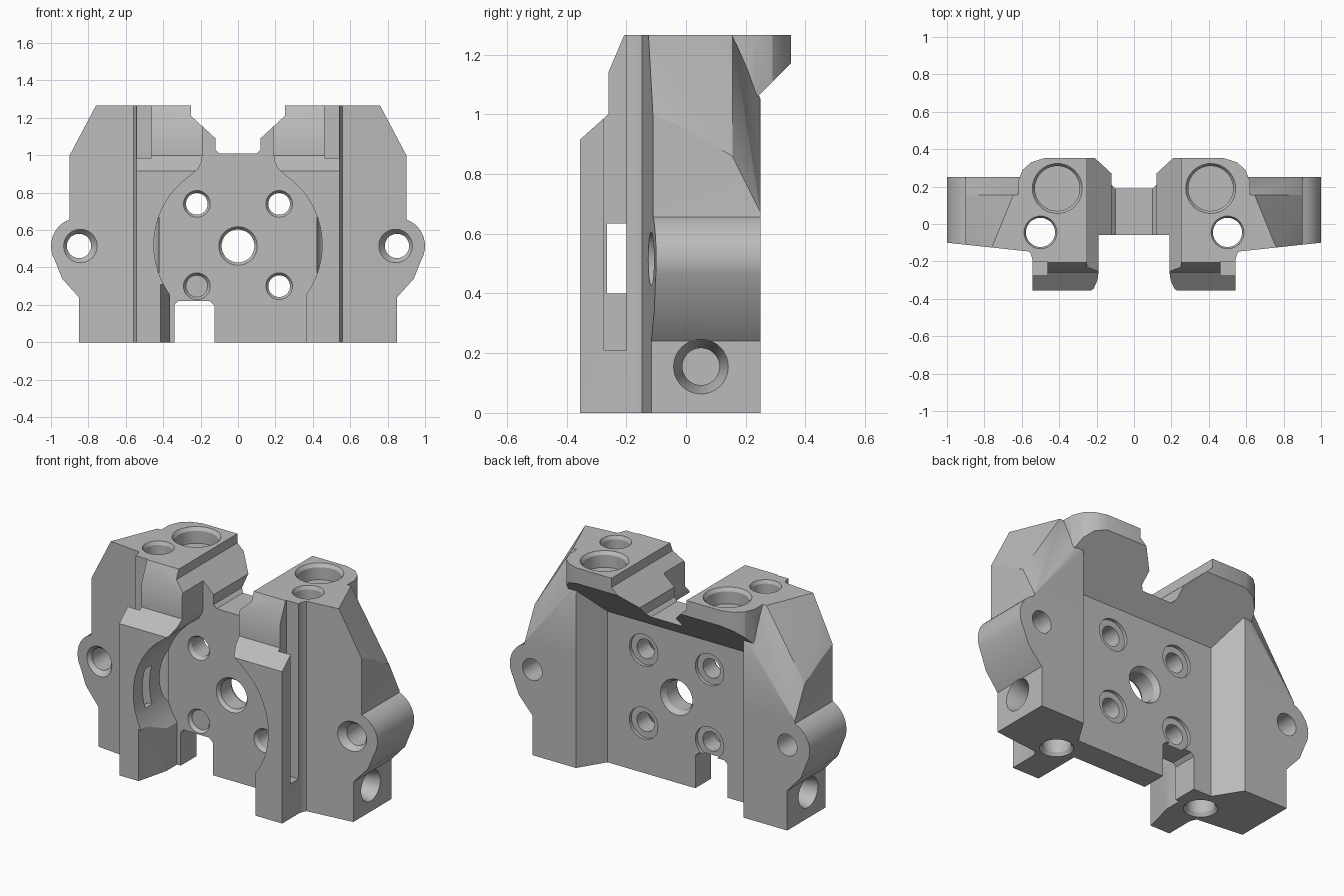
import bpy, bmesh
from math import cos, sin, radians, pi

if "Cube" in bpy.data.objects:
    bpy.data.objects.remove(bpy.data.objects["Cube"])

grey = bpy.data.materials.new("machined_grey")
grey.use_nodes = True
grey.diffuse_color = (0.5, 0.5, 0.5, 1)
grey.node_tree.nodes["Principled BSDF"].inputs["Base Color"].default_value = (0.5, 0.5, 0.5, 1)
TOP = 1.265


def finish(bm, name):
    bmesh.ops.recalc_face_normals(bm, faces=bm.faces)
    mesh = bpy.data.meshes.new(name)
    bm.to_mesh(mesh)
    bm.free()
    mesh.materials.append(grey)
    obj = bpy.data.objects.new(name, mesh)
    bpy.context.collection.objects.link(obj)
    return obj


def place(axis, u, v, w):
    """Point u, v in the plane across an axis, at w along it."""
    return {"x": (w, u, v), "y": (u, w, v), "z": (u, v, w)}[axis]


def prism(name, axis, points, start, end):
    bm = bmesh.new()
    a, b = [[bm.verts.new(place(axis, u, v, w)) for u, v in points] for w in (start, end)]
    bm.faces.new(a)
    bm.faces.new(b)
    for i in range(len(a)):
        j = (i + 1) % len(a)
        bm.faces.new((a[i], a[j], b[j], b[i]))
    return finish(bm, name)


def cone(name, axis, u, v, start, end, r1, r2=None):
    r2 = r2 or r1
    n = 40
    ring = [(cos(2 * pi * i / n), sin(2 * pi * i / n)) for i in range(n)]
    bm = bmesh.new()
    a, b = [[bm.verts.new(place(axis, u + r * c, v + r * s, w)) for c, s in ring]
            for r, w in ((r1, start), (r2, end))]
    bm.faces.new(a)
    bm.faces.new(b)
    for i in range(n):
        j = (i + 1) % n
        bm.faces.new((a[i], a[j], b[j], b[i]))
    return finish(bm, name)


def hull(name, points):
    """Convex solid, symmetric about x = 0."""
    bm = bmesh.new()
    for x, y, z in points:
        for s in ((1, -1) if x else (1,)):
            bm.verts.new((s * x, y, z))
    res = bmesh.ops.convex_hull(bm, input=bm.verts)
    loose = [v for v in bm.verts if not v.link_faces]
    bmesh.ops.delete(bm, geom=loose, context="VERTS")
    bmesh.ops.dissolve_limit(bm, angle_limit=radians(1), verts=bm.verts, edges=bm.edges)
    return finish(bm, name)


def combine(target, tool, operation="DIFFERENCE"):
    mod = target.modifiers.new("cut", "BOOLEAN")
    mod.operation, mod.solver, mod.object = operation, "EXACT", tool
    bpy.context.view_layer.objects.active = target
    bpy.ops.object.modifier_apply(modifier=mod.name)
    bpy.data.objects.remove(tool)


def both(half):
    return half + [(-x, z) for x, z in reversed(half)]


def front(x):
    """Depth of the gently swept front face."""
    return -0.207 + 0.107 * x


# Lower body with rounded side ears
ear = [(0.85 + 0.15 * cos(radians(a)), 0.515 + 0.15 * sin(radians(a))) for a in range(-30, 71, 10)]
body = prism("mounting_block", "y", both([(0.85, 0), (0.85, 0.24), (0.94, 0.34)] + ear + [(0.9, 0.675)]), -0.3, 0.25)
sweep = [(x, y, z) for z in (-0.1, 1) for x, y in ((0, front(0)), (1.1, front(1.1)), (1.1, 0.3))]
combine(body, hull("sweep", sweep), "INTERSECT")

# Faceted shoulders
shoulders = [(0, front(0), 0.67), (0.9, front(0.9), 0.67), (0.9, 0.25, 0.67),
             (0, front(0), TOP), (0.9, front(0.9), 1.0), (0.9, 0, 0.95), (0.9, 0.155, 0.86),
             (0.76, front(0.76), TOP), (0.68, 0.02, TOP), (0.645, 0.155, TOP), (0.6, 0.25, 1.05)]
combine(body, hull("shoulders", shoulders), "UNION")

# Overhanging top lobes with a sloped underside
lobe = prism("lobes", "z", both([(0.62, -0.05), (0.62, 0.23), (0.595, 0.29), (0.55, 0.33), (0.48, 0.352)]), 0.85, TOP)
combine(lobe, prism("slope", "x", [(0, 0.82), (0.5, 1.32), (0.5, 0.5), (0, 0.5)], -1, 1))
combine(body, lobe, "UNION")

# Front rails, stepped upper blocks and the fillet at their foot
rail = [(-0.05, 0), (-0.355, 0), (-0.355, 0.915), (-0.26, 1.0), (-0.26, 1.14), (-0.207, TOP), (-0.05, TOP)]
combine(body, prism("rails", "x", rail, -0.543, 0.543), "UNION")
foot = both([(0.54, -0.2), (0.55, -0.165), (0.585, -0.1)])
combine(body, prism("rail_foot", "z", foot, 0, TOP), "UNION")

# Keyhole pocket in the front
arc = [(0.45 * cos(radians(a)), 0.52 + 0.45 * sin(radians(a))) for a in range(-36, 55, 5)]
pocket = [(0.365, -0.1)] + arc + [(0.215, 0.925), (0.195, 0.965), (0.19, 1.0), (0.19, 1.4)]
combine(body, prism("pocket", "y", both(pocket), -0.5, -0.06))
draft = [(-0.425, -0.4), (0, -0.4), (0, -0.06), (-0.34, -0.06)]
combine(body, prism("draft", "z", draft, -0.1, 0.31))

# Saddle between the lobes
saddle = [(0.1, 1.01), (0.12, 1.03), (0.12, 1.09), (0.25, 1.21), (0.25, 1.5)]
combine(body, prism("saddle", "y", both(saddle), -0.6, 0.6))

# Recess in the back, running up to the sloped overhang
plan = [(0.46, 0.09), (0.56, 0.25), (0.6, 0.315)]
combine(body, hull("recess", [(x, y, z) for x, y in plan for z in (-0.1, y + 0.82)]))

# Cable notch through the bottom edge
notch = [(-0.34, -0.1), (-0.34, 0.2), (-0.32, 0.22), (-0.15, 0.22), (-0.125, 0.195), (-0.125, -0.1)]
combine(body, prism("notch", "y", notch, -0.5, 0.2))

for s in (1, -1):
    # Side grooves, with windows into the pocket
    groove = [(s * 0.462, -0.275), (s * 0.7, -0.275), (s * 0.7, -0.2), (s * 0.462, -0.2)]
    combine(body, prism("groove", "z", groove, 0.21, 1.4))
    window = [(s * 0.3, -0.265), (s * 0.5, -0.265), (s * 0.5, -0.2), (s * 0.3, -0.2)]
    combine(body, prism("window", "z", window, 0.4, 0.635))
    # Ear holes with a countersunk front
    combine(body, cone("ear_hole", "y", s * 0.85, 0.515, -0.3, 0.4, 0.065))
    combine(body, cone("ear_sink", "y", s * 0.85, 0.515, -0.13, -0.085, 0.1, 0.065))
    # Vertical through bore and blind top bore
    combine(body, cone("through_bore", "z", s * 0.5, -0.045, -0.1, 1.4, 0.078))
    combine(body, cone("bore_rim", "z", s * 0.5, -0.045, TOP - 0.02, TOP + 0.005, 0.078, 0.09))
    combine(body, cone("bore_base", "z", s * 0.5, -0.045, -0.005, 0.02, 0.095, 0.078))
    combine(body, cone("top_bore", "z", s * 0.41, 0.19, 1.17, 1.4, 0.12))
    combine(body, cone("top_rim", "z", s * 0.41, 0.19, TOP - 0.02, TOP + 0.005, 0.12, 0.137))
    # Side bores
    combine(body, cone("side_bore", "x", 0.05, 0.155, s * 0.6, s * 1.1, 0.062))
    combine(body, cone("side_sink", "x", 0.05, 0.155, s * 0.75, s * 0.855, 0.062, 0.093))
    # Bolt holes, counterbored from the back
    for z in (0.3, 0.74):
        combine(body, cone("bolt_hole", "y", s * 0.22, z, -0.2, 0.2, 0.058))
        combine(body, cone("bolt_rim", "y", s * 0.22, z, -0.065, -0.04, 0.075, 0.058))
        combine(body, cone("bolt_sink", "y", s * 0.22, z, 0.07, 0.2, 0.095))

# Centre hole
combine(body, cone("centre_hole", "y", 0, 0.515, -0.2, 0.2, 0.088))
combine(body, cone("centre_rim", "y", 0, 0.515, -0.065, -0.04, 0.107, 0.088))
combine(body, cone("centre_flare", "y", 0, 0.515, 0.06, 0.095, 0.088, 0.11))

bpy.ops.object.select_all(action="DESELECT")
body.select_set(True)
bpy.context.view_layer.objects.active = body
bpy.ops.object.shade_smooth_by_angle(angle=radians(25))
